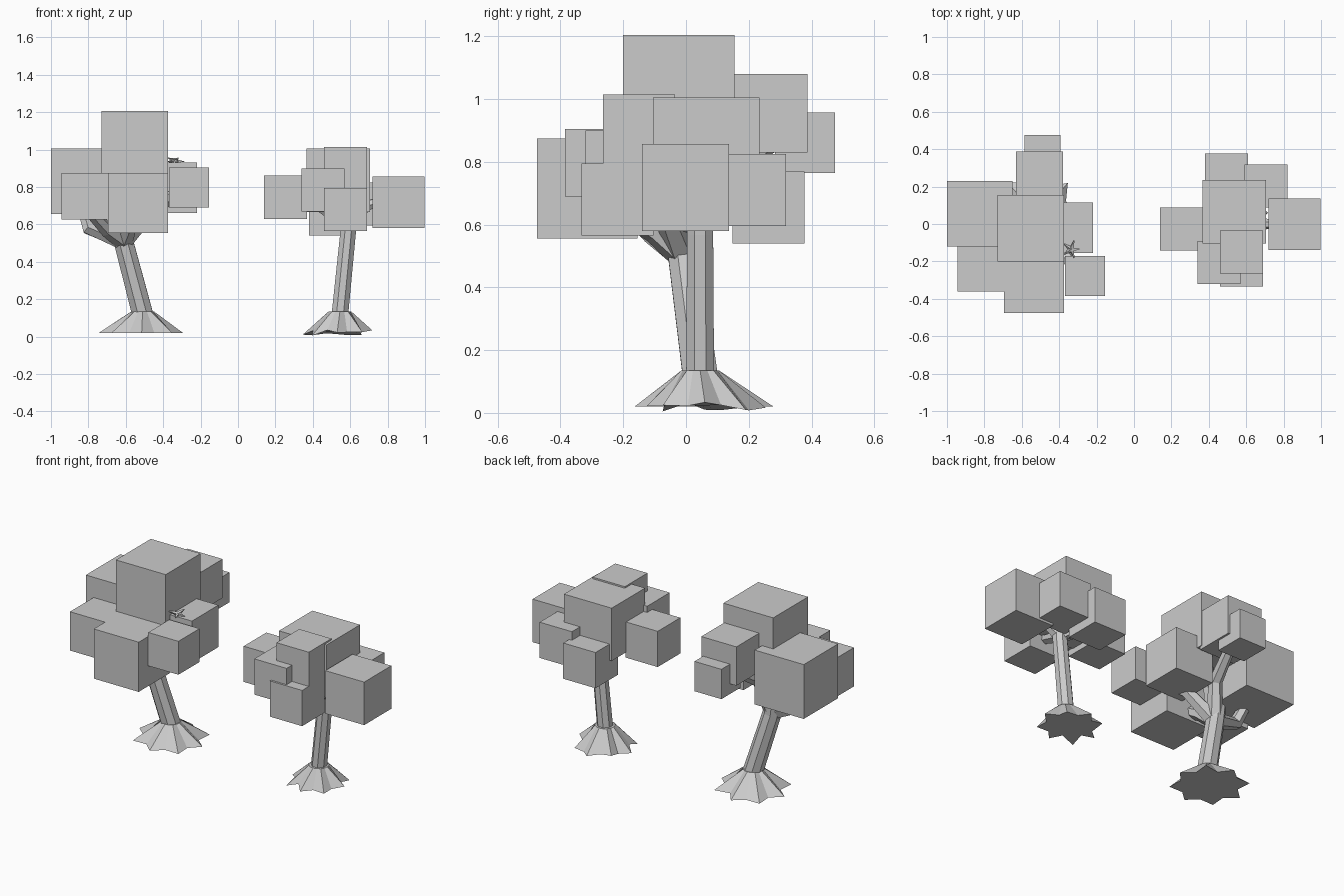
import bpy, bmesh, math, random
from mathutils import Vector

cube = bpy.data.objects.get("Cube")
if cube:
    bpy.data.objects.remove(cube, do_unlink=True)

grey = bpy.data.materials.new("plain grey")
grey.use_nodes = True
grey.diffuse_color = (0.6, 0.6, 0.6, 1)
grey.node_tree.nodes["Principled BSDF"].inputs["Base Color"].default_value = (0.6, 0.6, 0.6, 1)
UP = Vector((0, 0, 1))


def finish(name, bm):
    bmesh.ops.recalc_face_normals(bm, faces=bm.faces[:])
    mesh = bpy.data.meshes.new(name)
    bm.to_mesh(mesh)
    bm.free()
    mesh.materials.append(grey)
    bpy.context.collection.objects.link(bpy.data.objects.new(name, mesh))


def loft(name, rings):
    """Skin closed rings of points and cap both ends."""
    bm = bmesh.new()
    loops = [[bm.verts.new(p) for p in ring] for ring in rings]
    for a, b in zip(loops, loops[1:]):
        n = len(a)
        for i in range(n):
            j = (i + 1) % n
            bm.faces.new((a[i], a[j], b[j], b[i]))
    bm.faces.new(loops[0])
    bm.faces.new(loops[-1])
    finish(name, bm)


def limb(name, path, radii, sides=8):
    """Faceted tapering tube along a path."""
    pts = [Vector(p) for p in path]
    rings = []
    for i, p in enumerate(pts):
        tangent = pts[min(i + 1, len(pts) - 1)] - pts[max(i - 1, 0)]
        turn = UP.rotation_difference(tangent.normalized())
        angles = [math.tau * (k + 0.5) / sides for k in range(sides)]
        rings.append([p + turn @ Vector((math.cos(a), math.sin(a), 0)) * radii[i]
                      for a in angles])
    loft(name, rings)


def root_flare(name, centre, top, reach, base_z, wobble, seed):
    """Pleated skirt of roots around the trunk foot."""
    rng = random.Random(seed)
    foot, neck = [], []
    for k in range(16):
        a = math.tau * k / 16
        d = Vector((math.cos(a), math.sin(a), 0))
        spread = reach * (rng.uniform(0.92, 1) if k % 2 == 0 else rng.uniform(0.66, 0.76))
        foot.append(Vector((*centre, base_z + rng.uniform(-wobble, wobble))) + d * spread)
        neck.append(Vector(top) + d * 0.06)
    loft(name, [foot, neck])


def leaf_blocks(name, blocks):
    """Cubes given by lower corner and side length."""
    for i, (x, y, z, s) in enumerate(blocks, 1):
        bm = bmesh.new()
        bmesh.ops.create_cube(bm, size=s)
        bmesh.ops.translate(bm, verts=bm.verts[:], vec=Vector((x, y, z)) + Vector((s, s, s)) / 2)
        finish(f"{name}_{i}", bm)


# Foliage
leaf_blocks("large_tree_leaves", [
    (-.73, -.2, .85, .355), (-1, -.12, .655, .35), (-.945, -.36, .625, .25),
    (-.695, -.475, .555, .32), (-.37, -.385, .69, .215), (-.49, -.155, .66, .27),
    (-.63, .137, .83, .25), (-.585, .283, .765, .192)])
leaf_blocks("small_tree_leaves", [
    (.365, -.105, .665, .34), (.14, -.142, .63, .23), (.72, -.14, .58, .277),
    (.38, .148, .54, .23), (.59, .088, .595, .23), (.34, -.32, .67, .23),
    (.46, -.265, .785, .23), (.46, -.333, .565, .23)])

# Large tree trunk and branches
root_flare("large_tree_roots", (-.515, .058), (-.51, .045, .135), .235, .02, 0, 3)
limb("large_tree_trunk", [(-.51, .045, .12), (-.61, -.005, .5), (-.62, -.01, .6)],
     [.06, .056, .06])
fork = (-.61, -.01, .51)
for side, path in {
    "outer": [fork, (-.8, -.05, .58), (-.85, .03, .75)],
    "front": [fork, (-.58, -.1, .58), (-.54, -.3, .7)],
    "corner": [fork, (-.7, -.1, .57), (-.82, -.23, .7)],
    "inner": [fork, (-.46, -.08, .68), (-.27, -.27, .8)],
    "back": [fork, (-.56, .06, .72), (-.5, .3, .88)],
    "top": [fork, (-.58, -.01, .7), (-.55, -.02, .95)],
    "twig": [fork, (-.42, -.1, .75), (-.335, -.135, .94)],
}.items():
    thin = .5 if side == "twig" else 1
    limb(f"large_tree_{side}_branch", path, [.052, .04 * thin, .03 * thin], 6)

# Spiky end of the bare twig
for k in range(5):
    a = math.tau * k / 5
    tip = (-.335 + .05 * math.cos(a), -.135 + .05 * math.sin(a), .935 + .02 * (k % 2))
    limb(f"twig_spike_{k + 1}", [(-.335, -.135, .94), tip], [.014, .002], 4)

# Small tree trunk and branches
root_flare("small_tree_roots", (.53, .06), (.545, .045, .135), .2, .018, .017, 8)
limb("small_tree_trunk", [(.545, .045, .12), (.59, .045, .57), (.6, .045, .75)],
     [.048, .045, .045])
start = (.59, .045, .6)
for side, path in {
    "outer": [start, (.69, .0, .7), (.8, 0, .74)],
    "inner": [start, (.4, .0, .72), (.28, -.02, .75)],
    "front": [start, (.58, -.08, .64), (.57, -.2, .7)],
    "back": [start, (.55, .12, .63), (.5, .25, .67)],
}.items():
    limb(f"small_tree_{side}_branch", path, [.04, .03, .022], 6)
